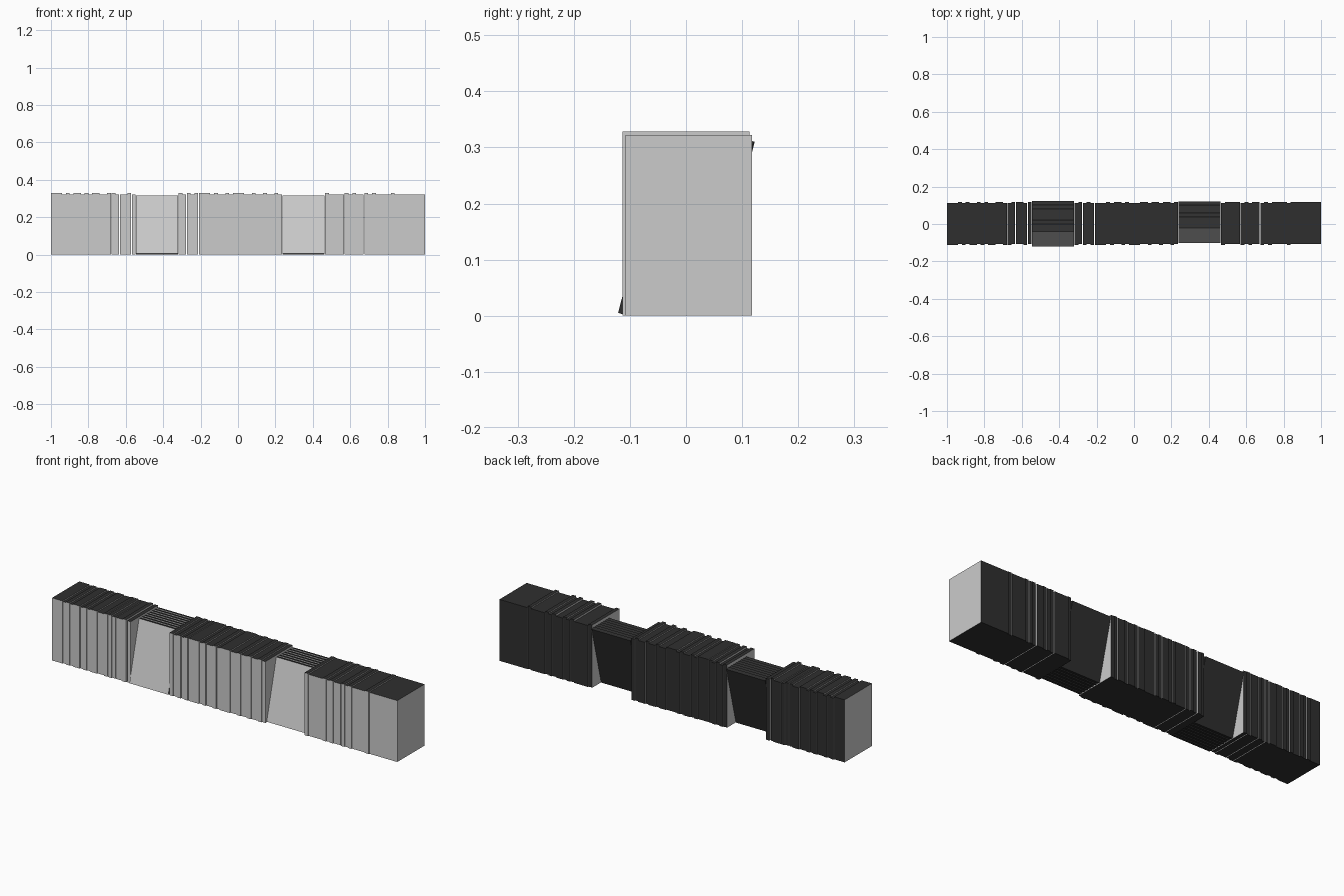
import bpy, bmesh, math, random
from mathutils import Matrix, Vector

random.seed(7)
if "Cube" in bpy.data.objects:
    bpy.data.objects.remove(bpy.data.objects["Cube"])


def make_material(name, value):
    mat = bpy.data.materials.new(name)
    mat.use_nodes = True
    color = (value, value, value, 1)
    mat.diffuse_color = color
    mat.node_tree.nodes["Principled BSDF"].inputs["Base Color"].default_value = color
    return mat


COVER = make_material("light grey cover", 0.6)
EDGE = make_material("near black edge", 0.028)


def add_box(bm, low, high, is_cover, turn=Matrix()):
    """One book as a box; is_cover picks the light faces by local normal."""
    low, high = Vector(low), Vector(high)
    size = high - low
    matrix = turn @ Matrix.Translation((low + high) / 2) @ Matrix.Diagonal((*size, 1))
    verts = bmesh.ops.create_cube(bm, size=1)["verts"]
    for face in {f for v in verts for f in v.link_faces}:
        face.normal_update()
        face.material_index = 0 if is_cover(face.normal) else 1
    bmesh.ops.transform(bm, matrix=matrix, verts=verts)


def finish(bm, name):
    mesh = bpy.data.meshes.new(name)
    bm.to_mesh(mesh)
    bm.free()
    mesh.materials.append(COVER)
    mesh.materials.append(EDGE)
    bpy.context.collection.objects.link(bpy.data.objects.new(name, mesh))


def upright_row(name, start, end, count, gaps):
    """Books side by side, spines forward, with a few narrow gaps."""
    bm = bmesh.new()
    gap = 0.004
    thick = (end - start - gap * len(gaps)) / count
    x = start
    for i in range(count):
        if i in gaps:
            x += gap
        # tall books sit a little further forward
        tall = i == 0 or (i < count - 1 and random.random() < 0.4)
        front, top = (-0.113, 0.328) if tall else (-0.108, 0.322)
        add_box(bm, (x, front, 0), (x + thick, front + 0.226, top),
                lambda n: abs(n.x) > 0.5 or n.y < -0.5)
        x += thick
    finish(bm, name)


def leaning_stack(name, start, end, front, count):
    """Books with covers forward, each leaning back on its lower rear edge."""
    bm = bmesh.new()
    lean = math.radians(14.4)
    thick = 0.02
    for i in range(count):
        y = front + i * thick / math.cos(lean)
        turn = Matrix.Translation((0, y, thick * math.sin(lean))) @ Matrix.Rotation(-lean, 4, "X")
        add_box(bm, (start, 0, 0), (end, thick, 0.32),
                lambda n: n.y < -0.5, turn)
    finish(bm, name)


# Upright groups
upright_row("right_books", -1, -0.547, 22, (16, 18, 21))
upright_row("middle_books", -0.318, 0.235, 27, (2, 5))
upright_row("left_books", 0.465, 1, 26, (5, 10))

# Leaning groups between them
leaning_stack("right_leaning_books", -0.545, -0.32, -0.121, 8)
leaning_stack("left_leaning_books", 0.238, 0.463, -0.102, 7)
